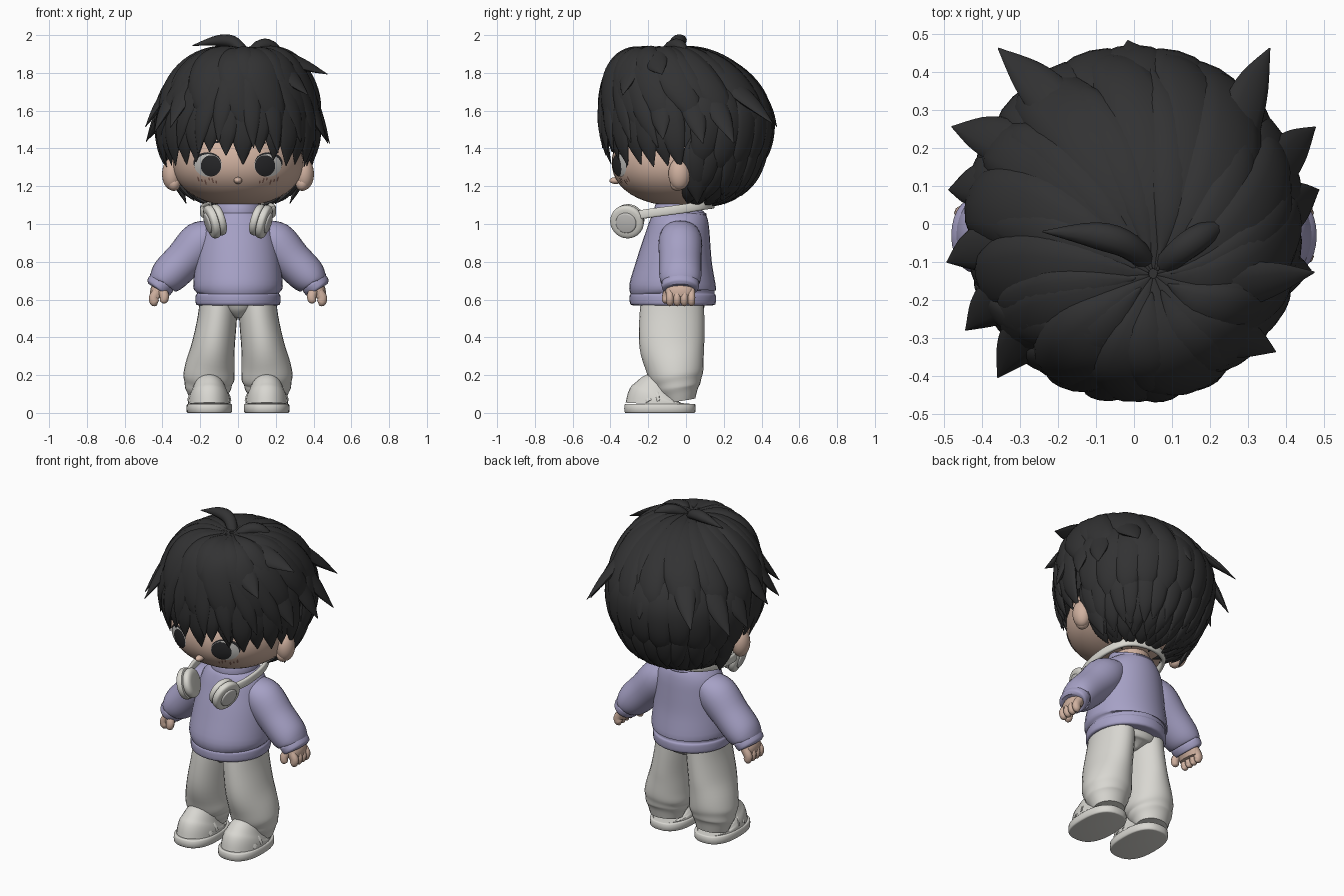
import bpy, bmesh, math, random
from mathutils import Vector

random.seed(4)
cube = bpy.data.objects.get("Cube")
if cube:
    bpy.data.objects.remove(cube)


def material(name, r, g, b):
    m = bpy.data.materials.new(name)
    m.use_nodes = True
    m.diffuse_color = (r, g, b, 1)
    bsdf = next(n for n in m.node_tree.nodes if n.type == 'BSDF_PRINCIPLED')
    bsdf.inputs["Base Color"].default_value = (r, g, b, 1)
    bsdf.inputs["Roughness"].default_value = 0.8
    return m


HAIR = material("black hair", 0.032, 0.032, 0.033)
SKIN = material("skin", 0.63, 0.44, 0.35)
KNIT = material("lavender knit", 0.38, 0.355, 0.56)
CLOTH = material("off-white cloth", 0.69, 0.68, 0.64)
SHELL = material("pale plastic", 0.70, 0.69, 0.64)
GREY = material("grey plastic", 0.58, 0.57, 0.55)
WHITE = material("eye white", 0.52, 0.51, 0.49)
DARK = material("eye black", 0.02, 0.02, 0.022)
BROWN = material("freckle brown", 0.25, 0.13, 0.10)
parts = []


def finish(name, bm, mat):
    bmesh.ops.recalc_face_normals(bm, faces=bm.faces)
    mesh = bpy.data.meshes.new(name)
    bm.to_mesh(mesh)
    bm.free()
    mesh.materials.append(mat)
    ob = bpy.data.objects.new(name, mesh)
    bpy.context.collection.objects.link(ob)
    parts.append(ob)


def spline(st, steps):
    """Catmull-Rom through tuples of any length."""
    out = []
    for i in range(len(st) - 1):
        quad = [st[max(i - 1, 0)], st[i], st[i + 1], st[min(i + 2, len(st) - 1)]]
        for k in range(steps):
            t = k / steps
            out.append([0.5 * (2 * b + (c - a) * t + (2 * a - 5 * b + 4 * c - d) * t * t
                               + (3 * b - a - 3 * c + d) * t ** 3) for a, b, c, d in zip(*quad)])
    return out + [list(st[-1])]


def tube(name, st, mat, up=(0, 1, 0), n=16, steps=4, e=1.0):
    """Sweep an ellipse along stations (x, y, z, half width, half thickness)."""
    st = spline(st, steps)
    pts = [Vector(s[:3]) for s in st]
    bm = bmesh.new()
    rings = []
    for i, s in enumerate(st):
        tan = (pts[min(i + 1, len(pts) - 1)] - pts[max(i - 1, 0)]).normalized()
        u = up(pts[i]) if callable(up) else Vector(up)
        side = tan.cross(u).normalized()
        nrm = side.cross(tan)
        ring = []
        for k in range(n):
            c, q = math.cos(math.tau * k / n), math.sin(math.tau * k / n)
            c, q = math.copysign(abs(c) ** e, c), math.copysign(abs(q) ** e, q)
            ring.append(bm.verts.new(pts[i] + side * c * max(s[3], .002) + nrm * q * max(s[4], .002)))
        rings.append(ring)
    for a, b in zip(rings, rings[1:]):
        for k in range(n):
            bm.faces.new((a[k], a[(k + 1) % n], b[(k + 1) % n], b[k]))
    bm.faces.new(rings[0])
    bm.faces.new(rings[-1])
    finish(name, bm, mat)


def pair(name, st, mat, **kw):
    for label, s in (("left", 1), ("right", -1)):
        tube(f"{label}_{name}", [(p[0] * s, *p[1:]) for p in st], mat, **kw)


def ball(name, c, r, mat, power=2.0):
    bm = bmesh.new()
    bmesh.ops.create_uvsphere(bm, u_segments=40, v_segments=24, radius=1)
    for v in bm.verts:
        k = sum(abs(x) ** power for x in v.co) ** (-1 / power)
        v.co = Vector([c[i] + r[i] * v.co[i] * k for i in range(3)])
    finish(name, bm, mat)


# Head, ears, nose, neck
HC, HR, HP = (0, -.035, 1.325), (.345, .358, .23), 2.15
ball("head", HC, HR, SKIN, HP)
ball("nose", (0, -.372, 1.23), (.022, .034, .018), SKIN)
for label, s in (("left", 1), ("right", -1)):
    ball(label + "_ear", (s * .35, -.035, 1.265), (.052, .058, .085), SKIN)
    ball(label + "_ear_lobe", (s * .34, -.045, 1.215), (.035, .04, .04), SKIN)
tube("neck", [(0, -.02, 1.0, .1, .1), (0, -.02, 1.18, .1, .1)], SKIN)


def plate(name, cx, cz, rx, rz, mat, lift, tilt=0.0):
    """Thin ellipse that follows the curve of the face."""
    bm = bmesh.new()
    rings = []
    for j in range(1, 6):
        ring = []
        for k in range(28):
            a = math.tau * k / 28
            u, w = rx * j / 5 * math.cos(a), rz * j / 5 * math.sin(a)
            x = cx + u * math.cos(tilt) - w * math.sin(tilt)
            z = cz + u * math.sin(tilt) + w * math.cos(tilt)
            d = 1 - abs(x / HR[0]) ** HP - abs((z - HC[2]) / HR[2]) ** HP
            ring.append(bm.verts.new((x, HC[1] - HR[1] * d ** (1 / HP) - lift, z)))
        rings.append(ring)
    bm.faces.new(rings[0])
    for a, b in zip(rings, rings[1:]):
        for k in range(28):
            bm.faces.new((a[k], a[(k + 1) % 28], b[(k + 1) % 28], b[k]))
    finish(name, bm, mat)


# Eyes, lashes, brows and cheek marks
for label, s in (("left", 1), ("right", -1)):
    plate(label + "_lash", s * .162, 1.324, .074, .056, DARK, .002)
    plate(label + "_eye_white", s * .158, 1.31, .072, .06, WHITE, .004)
    plate(label + "_iris", s * .143, 1.308, .054, .056, DARK, .006)
    plate(label + "_brow", s * .11, 1.435, .04, .006, DARK, .003, -s * .15)
    for i in range(6):
        plate(f"{label}_cheek_mark_{i}", s * (.115 + .019 * i), 1.222 + .008 * (i % 3),
              .004, .009 + .006 * (i % 2), BROWN, .003, -s * .3)

# Hair volume, described by polar angle and azimuth around the crown
CROWN = Vector((0, 0, 1.53))


def on_hair(phi, az, k=1.0):
    phi, az = math.radians(phi), math.radians(az)
    h = max(math.sin(phi), 0) ** (.88 if phi < math.pi / 2 else .72)
    lean = max(math.cos(phi), 0) ** 2
    return CROWN + Vector((k * .41 * h * math.cos(az) + .05 * lean,
                           k * .43 * h * math.sin(az) - .13 * lean, k * .405 * math.cos(phi)))


def outward(p):
    return (p - CROWN).normalized()


bm = bmesh.new()
bmesh.ops.create_uvsphere(bm, u_segments=48, v_segments=30, radius=1)
gone = []
for v in bm.verts:
    phi, az = math.degrees(math.acos(max(-1, min(1, v.co.z)))), math.degrees(math.atan2(v.co.y, v.co.x))
    if phi > (160 if v.co.y > .08 * math.sin(math.radians(phi)) else 104 if v.co.y < -.8 else 114):
        gone.append(v)
    v.co = on_hair(phi, az, .97)
bmesh.ops.delete(bm, geom=gone, context='VERTS')
finish("hair_cap", bm, HAIR)

SHAPE = (.02, .7, 1, .95, .68, .03)


def lock(name, az0, az1, phi0, phi1, width, k0=1.0, k1=1.05, flick=2.0, thick=.42):
    st = []
    for i, f in enumerate(SHAPE):
        t = i / (len(SHAPE) - 1)
        p = on_hair(phi0 + (phi1 - phi0) * t, az0 + (az1 - az0) * t ** 1.5, k0 + (k1 - k0) * t ** flick)
        st.append((*p, width * f, width * f * thick))
    tube(name, st, HAIR, up=outward, n=12, steps=4)


# Large locks swirling out from the crown
for i in range(15):
    az = i * 24 + random.uniform(-4, 4)
    lock(f"crown_lock_{i}", az - 12, az + 12, 1, random.uniform(92, 106), random.uniform(.095, .115), .98)
for i in range(11):
    az = 10 + i * 32.7 + random.uniform(-5, 5)
    lock(f"upper_lock_{i}", az - 8, az + 8, 5, random.uniform(64, 80), .07, 1.0, 1.06, thick=.5)

# Fringe, parted at the crown and swept from one ear round the forehead to the other
FRINGE = {183: 123, 191: 122, 201: 122, 212: 121, 224: 121, 236: 118, 248: 111, 261: 113, 274: 121,
          286: 111, 299: 117, 311: 121, 323: 121, 335: 122, 346: 122, 356: 123}
for i, (az, end) in enumerate(FRINGE.items()):
    lean = (272 - az) * .14
    lock(f"fringe_lock_{i}", az + lean, az, 40, end, .076, 1.0, 1.03 + .03 * (i % 2), thick=.36)
for i, az in enumerate((196, 222, 240, 256, 281, 300, 320, 341)):
    lock(f"fringe_over_lock_{i}", az + (272 - az) * .4, az, 20, 103 + 4 * (i % 3), .06, 1.03, 1.08, thick=.4)

# Back of the head and ragged nape rows
for i in range(11):
    az = 10 + i * 16
    lock(f"back_lock_{i}", 90 + (az - 90) * .9, az, 50, random.uniform(124, 136), .09, 1, 1.03)
for row, (start, end, count) in enumerate(((92, 146, 13), (108, 156, 12), (122, 163, 11), (132, 170, 8))):
    for i in range(count):
        az = 8 + (i + .5 * (row % 2)) * 164 / count
        lock(f"nape_lock_{row}_{i}", az, az + random.uniform(-6, 6), start,
             end + random.uniform(-3, 3), .052, 1, 1.1)

# Flicked-out tips: azimuth, polar angle, reach
for i, (az, phi, reach) in enumerate((
        (51, 90, 1.38), (129, 90, 1.38), (27, 101, 1.32), (153, 99, 1.32), (10, 102, 1.22),
        (170, 101, 1.22), (-11, 60, 1.3), (191, 92, 1.22), (211, 95, 1.26), (227, 92, 1.28),
        (-40, 72, 1.22), (-14, 100, 1.18), (92, 92, 1.12), (12, 152, 1.18), (168, 152, 1.18))):
    lock(f"flick_lock_{i}", az - 8, az, phi - 52, phi, .066, .98, reach, 3)
for name, st in (("left_tuft", ((.05, -.14, 1.87, .02, .015), (.11, -.08, 1.94, .035, .03),
                                (.18, -.03, 1.94, .035, .03), (.26, .01, 1.87, .002, .002))),
                 ("right_tuft", ((.06, -.13, 1.87, .02, .015), (-.01, -.06, 1.955, .035, .03),
                                 (-.1, -.03, 1.972, .035, .03), (-.24, -.02, 1.945, .002, .002)))):
    tube(name, st, HAIR, up=outward, n=10)

# Sweater
tube("sweater_body", [(0, -.07, .57, .2, .2), (0, -.07, .575, .222, .225), (0, -.07, .62, .224, .228),
                      (0, -.07, .635, .218, .22), (0, -.07, .67, .237, .23), (0, -.06, .8, .225, .2),
                      (0, -.045, .92, .205, .175), (0, -.035, 1.0, .185, .158),
                      (0, -.03, 1.05, .145, .14), (0, -.03, 1.07, .1, .11)], KNIT, n=32)
tube("sweater_collar", [(0, -.03, 1.03, .125, .135), (0, -.03, 1.06, .13, .14),
                        (0, -.025, 1.09, .122, .132), (0, -.02, 1.1, .1, .11)], KNIT, n=28)
pair("sleeve", [(.11, -.03, .97, .06, .09), (.19, -.03, .91, .112, .115), (.285, -.03, .81, .105, .112),
                (.36, -.03, .735, .1, .112), (.395, -.03, .7, .085, .105), (.4, -.03, .693, .068, .097),
                (.405, -.03, .685, .074, .1), (.425, -.03, .66, .07, .095), (.428, -.03, .656, .05, .07)],
     KNIT, n=24)

# Hands
pair("palm", [(.4, -.03, .69, .035, .06), (.42, -.03, .65, .044, .078), (.43, -.03, .61, .034, .072)], SKIN)
for i in range(4):
    y = -.085 + i * .038
    pair(f"finger_{i}", [(.425, y, .645, .024, .02), (.446, y, .61, .026, .021),
                         (.44, y, .582, .023, .019), (.43, y, .57, .006, .006)], SKIN, n=10)
pair("thumb", [(.405, -.09, .655, .024, .022), (.39, -.105, .62, .025, .022),
               (.394, -.108, .59, .02, .018), (.396, -.108, .58, .005, .005)], SKIN, n=10)

# Trousers
tube("trouser_seat", [(0, -.075, .5, .02, .1), (0, -.073, .54, .12, .15), (0, -.07, .57, .195, .168),
                      (0, -.07, .62, .2, .17)], CLOTH, n=28)
pair("trouser_leg", [(.1, -.07, .62, .1, .165), (.11, -.075, .5, .104, .172), (.13, -.075, .36, .114, .172),
                     (.148, -.06, .25, .13, .155), (.154, -.053, .19, .136, .143), (.157, -.048, .155, .126, .128),
                     (.157, -.045, .13, .122, .118), (.157, -.04, .1, .108, .1), (.156, -.035, .065, .095, .085)],
     CLOTH, n=28)

# Shoes
pair("shoe_sole", [(.152, -.138, 0, .112, .18), (.152, -.138, .006, .12, .188), (.152, -.138, .042, .12, .188),
                   (.152, -.138, .048, .112, .18)], CLOTH, n=36, e=.8, steps=2)
pair("shoe_upper", [(.152, -.138, .044, .113, .182), (.152, -.136, .07, .11, .176), (.152, -.13, .09, .102, .163),
                    (.152, -.12, .11, .09, .137), (.153, -.1, .13, .075, .1), (.154, -.08, .145, .06, .07)],
     CLOTH, n=32, e=.95)
for i, (y, z) in enumerate(((-.215, .11), (-.17, .134))):
    pair(f"shoe_strap_{i}", [(.048, y + .02, .06, .018, .008), (.07, y + .008, z - .025, .018, .01),
                             (.152, y - .008, z, .02, .012), (.234, y + .008, z - .025, .018, .01),
                             (.256, y + .02, .06, .018, .008)], CLOTH, up=(0, -.5, 1), n=10, steps=6)


# Headphones around the neck
def cup(name, profile, mat):
    axis = Vector((.93, -.22, -.28)).normalized()
    st = [(*(Vector((.127, -.31, 1.015)) + axis * d), r, r) for d, r in profile]
    pair(name, st, mat, up=(0, 0, 1), n=28, steps=2)


cup("ear_cushion", ((-.05, .05), (-.047, .07), (-.035, .084), (-.015, .084), (-.006, .075)), SHELL)
cup("ear_cup", ((-.008, .07), (-.004, .088), (.018, .09), (.03, .082), (.034, .06)), SHELL)
cup("ear_cup_cap", ((.03, .056), (.04, .054), (.043, .048)), GREY)
tube("headband", [(x, y, z, .012, .024) for x, y, z in (
    (.155, -.27, 1.045), (.185, -.17, 1.06), (.185, -.02, 1.08), (.13, .1, 1.1), (0, .14, 1.105),
    (-.13, .1, 1.1), (-.185, -.02, 1.08), (-.185, -.17, 1.06), (-.155, -.27, 1.045))],
     SHELL, up=(0, 0, 1), n=14, steps=5, e=.6)

# Smooth shading with sharp creases kept
for ob in bpy.context.selected_objects:
    ob.select_set(False)
for ob in parts:
    ob.select_set(True)
bpy.context.view_layer.objects.active = parts[0]
bpy.ops.object.shade_smooth_by_angle(angle=math.radians(45))
